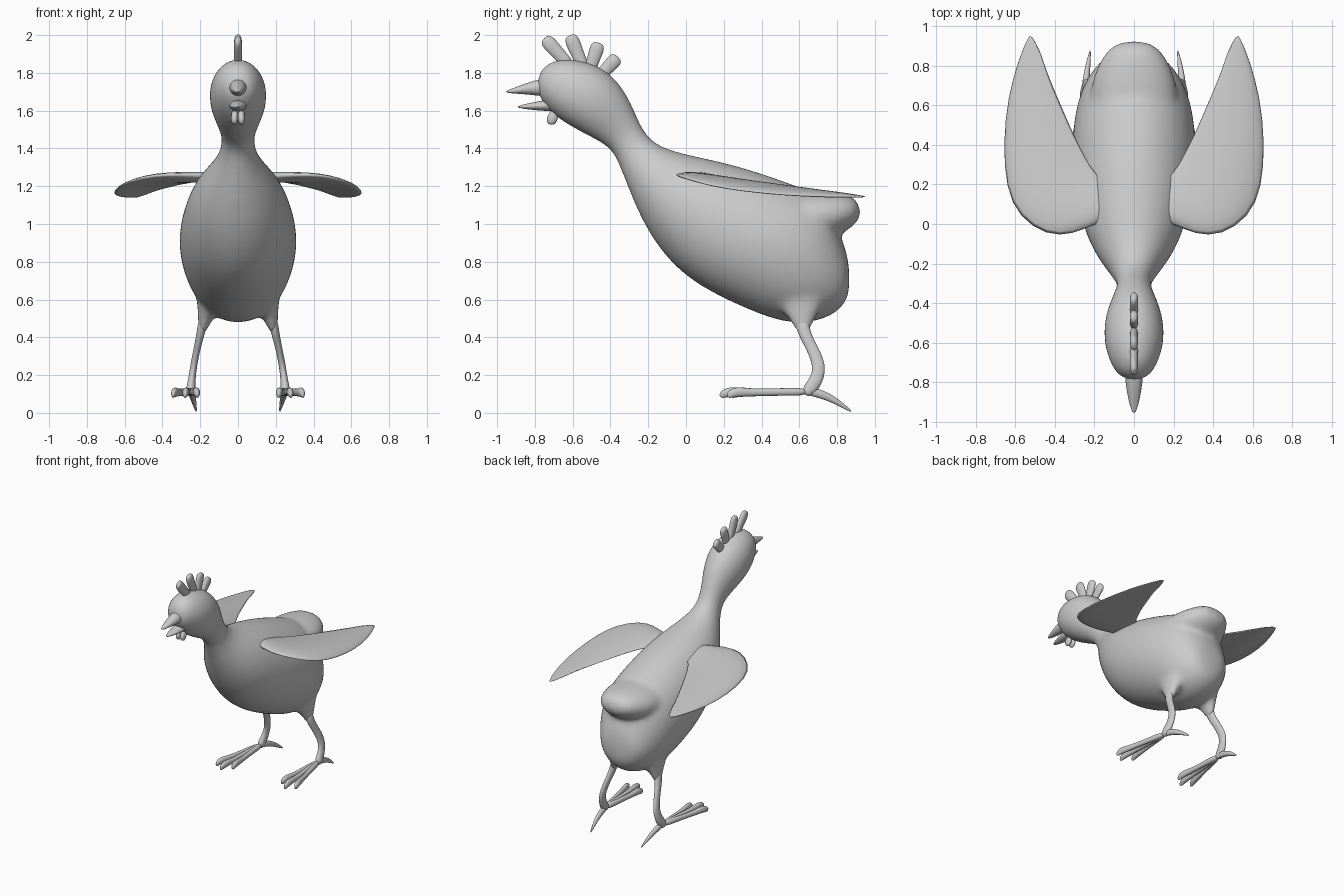
import bpy, bmesh, math
from mathutils import Vector as V

X = V((1, 0, 0))

def loft(bm, rings):
    """Skin a list of closed point rings and cap both ends."""
    vs = [[bm.verts.new(p) for p in r] for r in rings]
    n = len(vs[0])
    for a, b in zip(vs, vs[1:]):
        for i in range(n):
            j = (i + 1) % n
            bm.faces.new((a[i], a[j], b[j], b[i]))
    bm.faces.new(vs[0][::-1])
    bm.faces.new(vs[-1])

def ellipse(c, u, v, n):
    return [c + u * math.cos(2 * math.pi * i / n) + v * math.sin(2 * math.pi * i / n)
            for i in range(n)]

def tube(bm, pts, n=10):
    """Tube through (x, y, z, side radius, other radius) points."""
    P = [V(p[:3]) for p in pts]
    rings = []
    for i, p in enumerate(pts):
        t = (P[min(i + 1, len(P) - 1)] - P[max(i - 1, 0)]).normalized()
        s = (X - t * X.dot(t)).normalized()
        rings.append(ellipse(P[i], s * p[3], t.cross(s) * p[4], n))
    loft(bm, rings)

def finish(name, bm, mirror=False, levels=2):
    bmesh.ops.recalc_face_normals(bm, faces=bm.faces)
    me = bpy.data.meshes.new(name)
    bm.to_mesh(me)
    bm.free()
    ob = bpy.data.objects.new(name, me)
    bpy.context.collection.objects.link(ob)
    for f in me.polygons:
        f.use_smooth = True
    if mirror:
        ob.modifiers.new("mirror", 'MIRROR').use_clip = False
    sub = ob.modifiers.new("subdivision", 'SUBSURF')
    sub.levels = sub.render_levels = levels
    return ob

# body, neck and head: (top y, top z, bottom y, bottom z, half width)
sections = [
    (-.79, 1.76, -.785, 1.69, .04), (-.765, 1.835, -.755, 1.63, .09),
    (-.68, 1.88, -.69, 1.565, .13), (-.56, 1.873, -.62, 1.52, .156),
    (-.43, 1.83, -.54, 1.475, .152), (-.33, 1.725, -.45, 1.43, .12),
    (-.27, 1.60, -.39, 1.385, .089), (-.22, 1.48, -.355, 1.31, .087),
    (-.14, 1.41, -.315, 1.21, .125), (0, 1.37, -.255, 1.06, .20),
    (.18, 1.335, -.17, .90, .262), (.38, 1.28, -.045, .75, .298),
    (.55, 1.22, .115, .64, .317), (.68, 1.17, .32, .545, .312),
    (.76, 1.10, .50, .475, .283), (.80, 1.01, .66, .468, .24),
    (.825, .92, .81, .525, .18), (.86, .83, .875, .63, .11)]
bm = bmesh.new()
loft(bm, [ellipse(V((0, (a + c) / 2, (b + d) / 2)), X * w,
                  V((0, (a - c) / 2, (b - d) / 2)), 20) for a, b, c, d, w in sections])
# rump tail
tube(bm, [(0, .4, 1.02, .18, .1), (0, .6, 1.03, .24, .15), (0, .76, 1.045, .21, .13),
          (0, .87, 1.075, .15, .09), (0, .92, 1.095, .08, .045)], 16)
# thighs
for s in (-1, 1):
    tube(bm, [(s * .13, .59, .72, .12, .19), (s * .152, .615, .58, .068, .13),
              (s * .178, .615, .49, .036, .066), (s * .192, .625, .41, .023, .036)], 12)
body = finish("body", bm)
rm = body.modifiers.new("blend", 'REMESH')
rm.mode = 'VOXEL'
rm.voxel_size = .014
rm.use_smooth_shade = True
sm = body.modifiers.new("smooth", 'SMOOTH')
sm.factor, sm.iterations = .5, 24

# wing: leading edge and trailing edge pairs, lens-shaped cross-sections
spans = [(.12, .0, .12, .22), (.20, -.01, .20, .26), (.31, -.075, .25, .37),
         (.45, -.085, .30, .48), (.59, .005, .345, .60), (.66, .15, .385, .69),
         (.672, .40, .43, .79), (.645, .63, .46, .87), (.59, .82, .49, .92),
         (.535, .945, .52, .955)]
bm = bmesh.new()
rings = []
for k, (lx, ly, tx, ty) in enumerate(spans):
    ring, N = [], 7
    thick = .03 * (1 - k / 11)
    for side, ts in ((1, range(N + 1)), (-1, range(N - 1, 0, -1))):
        for i in ts:
            t = i / N
            x, y = lx + (tx - lx) * t, ly + (ty - ly) * t
            z = 1.256 - .105 * y - .75 * max(0, x - .4) ** 2
            ring.append(V((x, y, z + side * thick * math.sin(math.pi * t ** .6))))
    rings.append(ring)
loft(bm, rings)
finish("wing", bm, mirror=True, levels=1)

# lower leg
bm = bmesh.new()
tube(bm, [(.182, .61, .50, .03, .045), (.198, .625, .42, .022, .033), (.217, .67, .34, .019, .032),
          (.235, .708, .25, .019, .037), (.244, .695, .18, .02, .038),
          (.25, .655, .125, .027, .04), (.252, .63, .095, .02, .022)])
# front toes with drooping claws
for tipx, tipy in ((.215, .235), (.28, .18), (.345, .22)):
    def at(f):
        return .25 + (tipx - .25) * f, .65 + (tipy - .65) * f
    tube(bm, [(*at(0), .112, .022, .025), (*at(.35), .111, .018, .021), (*at(.7), .107, .018, .021),
              (*at(.88), .112, .022, .03), (*at(.96), .102, .016, .025), (*at(1), .085, .006, .012)], 8)
# back toe
tube(bm, [(.25, .63, .12, .02, .027), (.243, .72, .10, .02, .025),
          (.233, .80, .06, .014, .018), (.22, .88, .004, .004, .005)], 8)
finish("leg", bm, mirror=True)

# comb lobes: base y, base z, tip y, tip z
bm = bmesh.new()
for y0, z0, y1, z1 in ((-.61, 1.83, -.75, 1.985), (-.54, 1.82, -.615, 2.0),
                       (-.51, 1.81, -.462, 1.96), (-.46, 1.78, -.36, 1.885)):
    tube(bm, [(0, y0 + (y1 - y0) * f, z0 + (z1 - z0) * f, a, b) for f, a, b in
              ((0, .022, .036), (.35, .021, .034), (.75, .024, .042), (.93, .02, .036), (1, .01, .018))])
finish("comb", bm)

# beak
bm = bmesh.new()
tube(bm, [(0, -.70, 1.725, .052, .055), (0, -.78, 1.722, .048, .047), (0, -.85, 1.715, .038, .03),
          (0, -.91, 1.705, .024, .016), (0, -.955, 1.70, .008, .005)])
tube(bm, [(0, -.68, 1.63, .052, .038), (0, -.75, 1.627, .048, .03), (0, -.82, 1.623, .035, .02),
          (0, -.895, 1.62, .01, .005)])
finish("beak", bm)

# wattles
bm = bmesh.new()
tube(bm, [(.015, -.685, 1.61, .014, .018), (.017, -.70, 1.58, .019, .026),
          (.019, -.712, 1.55, .021, .033), (.019, -.718, 1.525, .011, .016)])
finish("wattle", bm, mirror=True)
